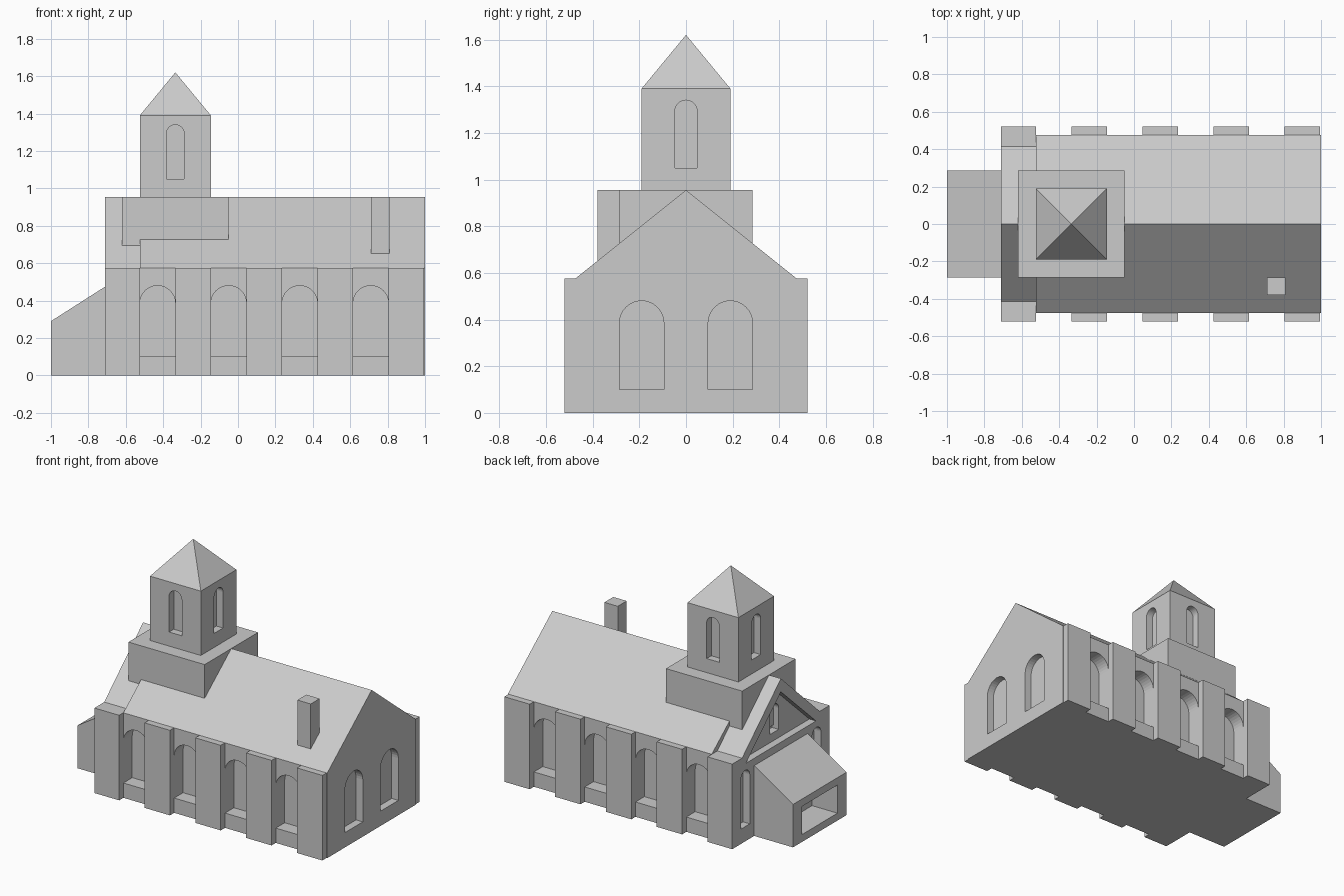
import bpy, bmesh, math
from mathutils import Matrix, Vector

cube = bpy.data.objects.get("Cube")
if cube:
    bpy.data.objects.remove(cube, do_unlink=True)

stone = bpy.data.materials.new("grey_stone")
stone.use_nodes = True
GREY = (0.6, 0.6, 0.6, 1)
stone.diffuse_color = GREY
stone.node_tree.nodes["Principled BSDF"].inputs["Base Color"].default_value = GREY

U = 0.095  # building module


def finish(name, bm):
    bmesh.ops.recalc_face_normals(bm, faces=bm.faces)
    mesh = bpy.data.meshes.new(name)
    bm.to_mesh(mesh)
    bm.free()
    mesh.materials.append(stone)
    ob = bpy.data.objects.new(name, mesh)
    bpy.context.collection.objects.link(ob)
    return ob


def extrude(bm, points, shift):
    face = bm.faces.new([bm.verts.new(p) for p in points])
    out = bmesh.ops.extrude_face_region(bm, geom=[face])
    verts = [v for v in out["geom"] if isinstance(v, bmesh.types.BMVert)]
    bmesh.ops.translate(bm, verts=verts, vec=Vector(shift))


def prism_x(name, profile, x0, x1):
    """Extrude a (y, z) profile along x."""
    bm = bmesh.new()
    extrude(bm, [(x0, y, z) for y, z in profile], (x1 - x0, 0, 0))
    return finish(name, bm)


def box(name, x0, x1, y0, y1, z0, z1):
    return prism_x(name, [(y0, z0), (y1, z0), (y1, z1), (y0, z1)], x0, x1)


def arch(bm, centre, angle, width, z0, z1, depth):
    """Round-headed cutter sunk into a wall whose outward normal is at angle."""
    r = width / 2
    pts = [(-r, z0), (r, z0)]
    for i in range(17):
        a = math.pi * i / 16
        pts.append((r * math.cos(a), z1 - r + r * math.sin(a)))
    turn = Matrix.Rotation(angle, 3, 'Z')
    base = Vector((centre[0], centre[1], 0))
    ring = [base + turn @ Vector((-depth, s, z)) for s, z in pts]
    extrude(bm, ring, turn @ Vector((depth + 0.02, 0, 0)))


def cut(ob, bm):
    cutter = finish(ob.name + "_cutter", bm)
    cutter.hide_render = True
    mod = ob.modifiers.new("openings", 'BOOLEAN')
    mod.operation = 'DIFFERENCE'
    mod.solver = 'EXACT'
    mod.object = cutter
    bpy.context.view_layer.objects.active = ob
    bpy.ops.object.modifier_apply(modifier=mod.name)
    bpy.data.objects.remove(cutter, do_unlink=True)


EAVE, RIDGE, WALL, PIER = 0.575, 0.955, 0.475, 0.52
FRONT, STEP = -0.71, -0.525
SIDES = (-1, 1)

# Nave with arched side bays and end windows
nave = prism_x("nave", [(-WALL, 0), (WALL, 0), (WALL, EAVE), (0, RIDGE), (-WALL, EAVE)], STEP, 1)
bm = bmesh.new()
for side in SIDES:
    for i in range(4):
        arch(bm, (-0.43 + 4 * U * i, side * WALL), side * math.pi / 2, 2 * U, 0.1, 0.48, U)
    arch(bm, (1, side * 2 * U), 0, 2 * U, 0.1, 0.48, 0.05)
cut(nave, bm)

# Buttresses between the bays
for side, label in zip(SIDES, ("right", "left")):
    for i in range(4):
        x = -0.24 + 4 * U * i
        y0, y1 = sorted((side * WALL, side * PIER))
        box(f"buttress_{label}_{i + 1}", x - U, min(x + U, 1), y0, y1, 0, EAVE)

# Entrance gable with a sunken pediment and windows
gable = prism_x("entrance_gable", [(-PIER, 0), (PIER, 0), (PIER, EAVE), (0.415, EAVE),
                (0, RIDGE), (-0.415, EAVE), (-PIER, EAVE)], FRONT, STEP)
bm = bmesh.new()
extrude(bm, [(FRONT - 0.02, -0.375, 0.525), (FRONT - 0.02, 0.375, 0.525),
             (FRONT - 0.02, 0, 0.865)], (0.07, 0, 0))
cut(gable, bm)
bm = bmesh.new()
for side in SIDES:
    arch(bm, (FRONT, side * 4 * U), math.pi, U, 0.1, 0.48, 0.05)
arch(bm, (FRONT + 0.05, 0), math.pi, U, 0.58, 0.77, 0.05)
cut(gable, bm)

# Porch with a sloping roof and a wide doorway
bm = bmesh.new()
extrude(bm, [(-1, -3 * U, 0), (FRONT, -3 * U, 0), (FRONT, -3 * U, 0.475), (-1, -3 * U, 0.29)],
        (0, 6 * U, 0))
porch = finish("porch", bm)
bm = bmesh.new()
extrude(bm, [(-1.02, -2 * U, 0.05), (-1.02, 2 * U, 0.05), (-1.02, 2 * U, 0.24),
             (-1.02, -2 * U, 0.24)], (0.21, 0, 0))
cut(porch, bm)

# Bell tower on its plinth
box("tower_plinth", -0.62, -0.05, -3 * U, 3 * U, 0.6, RIDGE)
TX, R = -0.335, 2 * U
tower = box("bell_tower", TX - R, TX + R, -R, R, RIDGE, 1.39)
bm = bmesh.new()
for i in range(4):
    a = i * math.pi / 2
    arch(bm, (TX + R * math.cos(a), R * math.sin(a)), a, U, 1.05, 1.34, 0.05)
cut(tower, bm)

# Pyramid spire
bm = bmesh.new()
bmesh.ops.create_cone(bm, cap_ends=True, segments=4, radius1=R * math.sqrt(2), radius2=0, depth=0.23,
                      matrix=Matrix.Translation((TX, 0, 1.505)) @ Matrix.Rotation(math.pi / 4, 4, 'Z'))
bmesh.ops.remove_doubles(bm, verts=bm.verts, dist=0.0001)
finish("spire", bm)

# Chimney
box("chimney", 0.71, 0.81, -4 * U, -3 * U, 0.6, RIDGE)
